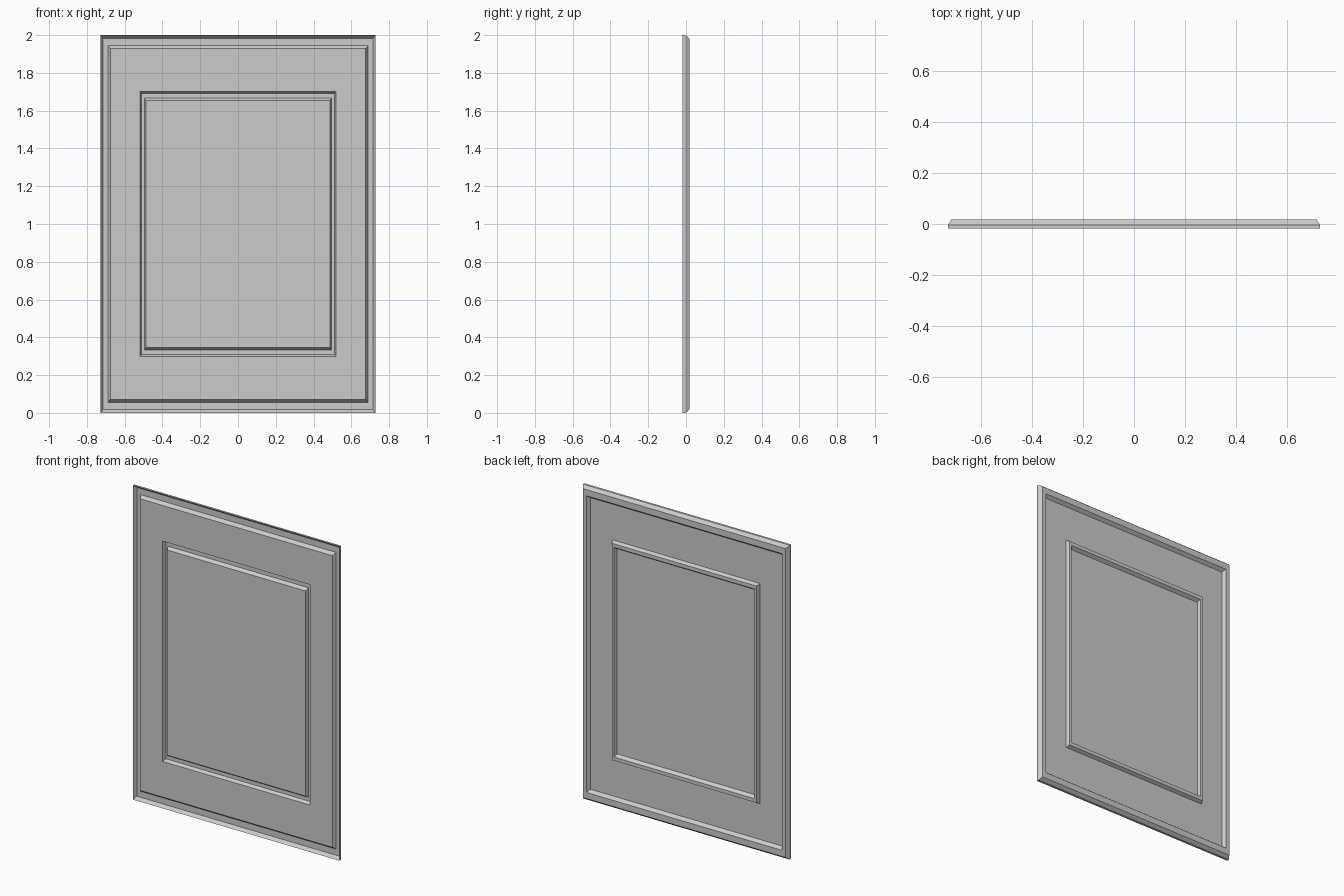
import bpy, bmesh

if "Cube" in bpy.data.objects:
    bpy.data.objects.remove(bpy.data.objects["Cube"])

FRONT, THICK, GROOVE = -0.0175, 0.0145, 0.0205
# nested rectangles from rim to centre: half width, half height, depth behind the front
RINGS = [
    (0.7275, 1.000, 0), (0.7145, 0.983, GROOVE),   # outer bevel
    (0.6890, 0.944, GROOVE), (0.6760, 0.928, 0),   # groove, step up to field
    (0.5180, 0.701, 0), (0.5100, 0.690, GROOVE),   # inner bevel
    (0.4950, 0.667, GROOVE), (0.4870, 0.653, 0),   # groove, step up to centre
]


def add_skin(bm, offset, flip):
    """One face of the pressed panel; returns its rim vertices."""
    loops = []
    for hx, hz, d in RINGS:
        loops.append([bm.verts.new((sx * hx, FRONT + d + offset, 1 + sz * hz))
                      for sx, sz in ((-1, -1), (1, -1), (1, 1), (-1, 1))])
    quads = [[a[i], a[(i + 1) % 4], b[(i + 1) % 4], b[i]]
             for a, b in zip(loops, loops[1:]) for i in range(4)]
    quads.append(loops[-1])
    for q in quads:
        bm.faces.new(q[::-1] if flip else q)
    return loops[0]


# pressed panel: front skin, back skin and the edge joining them
bm = bmesh.new()
front = add_skin(bm, 0, False)
back = add_skin(bm, THICK, True)
for i in range(4):
    j = (i + 1) % 4
    bm.faces.new((front[j], front[i], back[i], back[j]))
bmesh.ops.recalc_face_normals(bm, faces=bm.faces)
mesh = bpy.data.meshes.new("door_panel")
bm.to_mesh(mesh)
bm.free()
bpy.context.collection.objects.link(bpy.data.objects.new("door_panel", mesh))
